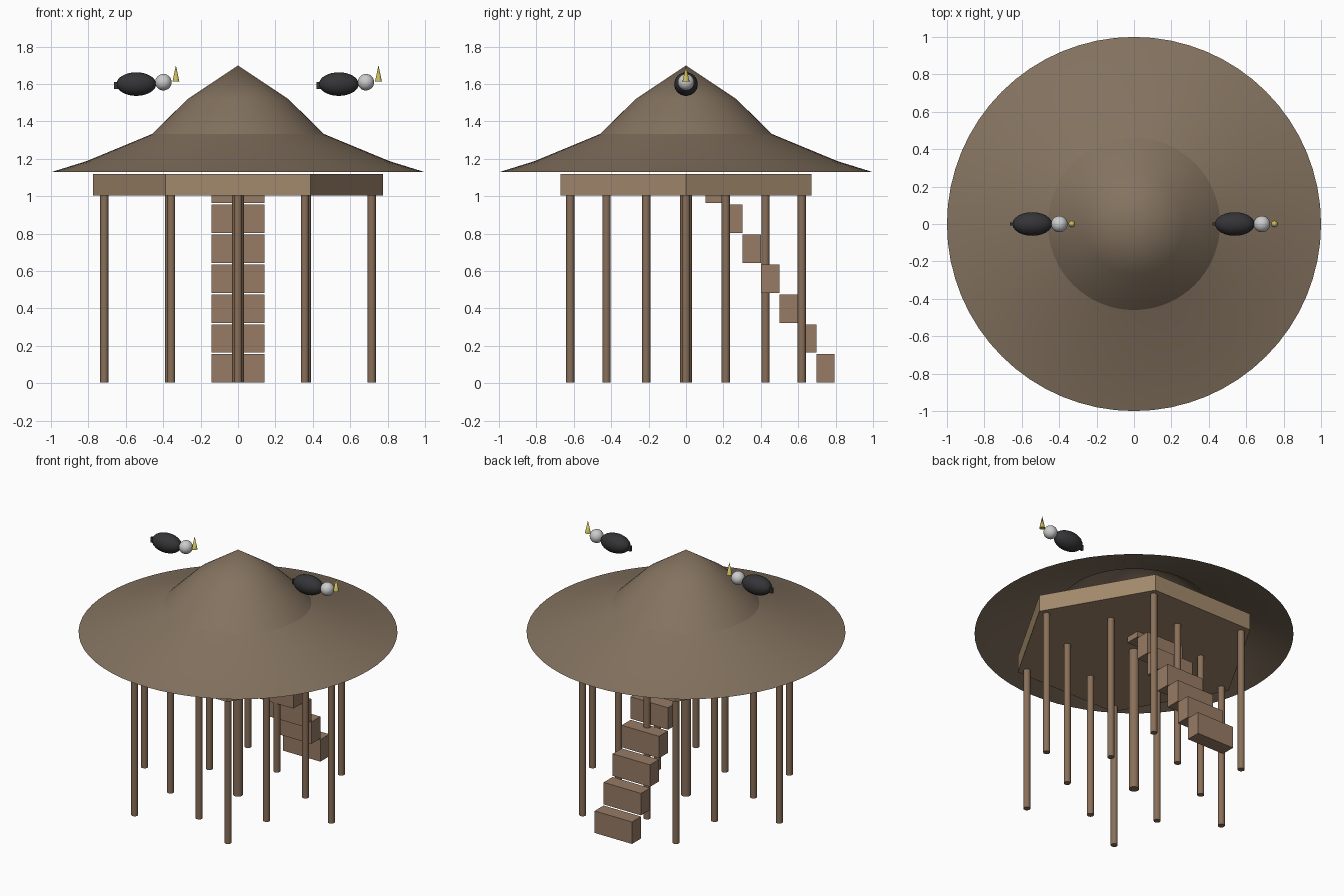
import bpy, bmesh
from math import sin, cos, pi, radians

if "Cube" in bpy.data.objects:
    bpy.data.objects.remove(bpy.data.objects["Cube"])


def material(name, rgb):
    m = bpy.data.materials.new(name)
    m.diffuse_color = (*rgb, 1)
    m.use_nodes = True
    m.node_tree.nodes["Principled BSDF"].inputs["Base Color"].default_value = m.diffuse_color
    return m


THATCH = material("thatch", (0.23, 0.17, 0.115))
PLANK = material("plank", (0.36, 0.25, 0.15))
POLE = material("pole", (0.25, 0.16, 0.10))
STAIR = material("stair", (0.31, 0.20, 0.13))
BLACK = material("black_feather", (0.035, 0.035, 0.038))
WHITE = material("pale_head", (0.6, 0.6, 0.6))
YELLOW = material("yellow_beak", (0.6, 0.5, 0.1))


def finish(name, mat, smooth=None):
    o = bpy.context.object
    o.name = name
    o.data.materials.append(mat)
    if smooth:
        bpy.ops.object.shade_smooth_by_angle(angle=radians(smooth))
    return o


def box(name, lo, hi, mat):
    bpy.ops.mesh.primitive_cube_add(size=1, location=[(a + b) / 2 for a, b in zip(lo, hi)])
    bpy.context.object.scale = [b - a for a, b in zip(lo, hi)]
    return finish(name, mat)


def post(name, x, y, r):
    bpy.ops.mesh.primitive_cylinder_add(vertices=16, radius=r, depth=1.0, location=(x, y, 0.503))
    finish(name, POLE, 40)


def ball(name, loc, scale, mat):
    bpy.ops.mesh.primitive_uv_sphere_add(segments=24, ring_count=16, radius=1, location=loc)
    bpy.context.object.scale = scale
    return finish(name, mat, 40)


# Roof: open shell spun from a bell-shaped profile
profile = [(1.0, 1.128), (0.81, 1.187), (0.46, 1.332), (0.268, 1.52)]
n = 64
bm = bmesh.new()
rings = [[bm.verts.new((r * cos(2 * pi * i / n), r * sin(2 * pi * i / n), z)) for i in range(n)]
         for r, z in profile]
apex = bm.verts.new((0, 0, 1.698))
for i in range(n):
    j = (i + 1) % n
    for a, b in zip(rings, rings[1:]):
        bm.faces.new((a[i], a[j], b[j], b[i]))
    bm.faces.new((rings[-1][i], rings[-1][j], apex))
mesh = bpy.data.meshes.new("roof")
bm.to_mesh(mesh)
bm.free()
roof = bpy.data.objects.new("roof", mesh)
bpy.context.collection.objects.link(roof)
bpy.context.view_layer.objects.active = roof
roof.select_set(True)
finish("roof", THATCH, 15)

# Hexagonal platform with corners on the x axis
bpy.ops.mesh.primitive_cylinder_add(vertices=6, radius=0.775, depth=0.115,
                                    location=(0, 0, 1.0605), rotation=(0, 0, pi / 6))
finish("platform", PLANK)

# Posts: one central, an inner ring and an outer ring
post("center_post", 0, 0, 0.032)
for k in range(6):
    a = k * pi / 3
    post("outer_post", 0.715 * cos(a), 0.715 * sin(a), 0.022)
    post("inner_post", 0.425 * cos(a + pi / 6), 0.425 * sin(a + pi / 6), 0.022)

# Stairs climbing from the back into the platform
for i in range(7):
    y, z = 0.795 - 0.0985 * i, 0.003 + 0.16 * i
    box("step", (-0.143, y - 0.0985, z), (0.143, y, z + 0.152), STAIR)

# Two birds hovering above the roof
for x in (-0.544, 0.539):
    ball("bird_body", (x, 0, 1.599), (0.106, 0.063, 0.063), BLACK)
    ball("bird_head", (x + 0.145, 0, 1.609), (0.044, 0.044, 0.044), WHITE)
    box("bird_tail", (x - 0.12, -0.008, 1.574), (x - 0.07, 0.008, 1.61), BLACK)
    bpy.ops.mesh.primitive_cone_add(vertices=12, radius1=0.018, radius2=0, depth=0.086,
                                    location=(x + 0.212, 0, 1.657))
    finish("bird_beak", YELLOW, 40)
